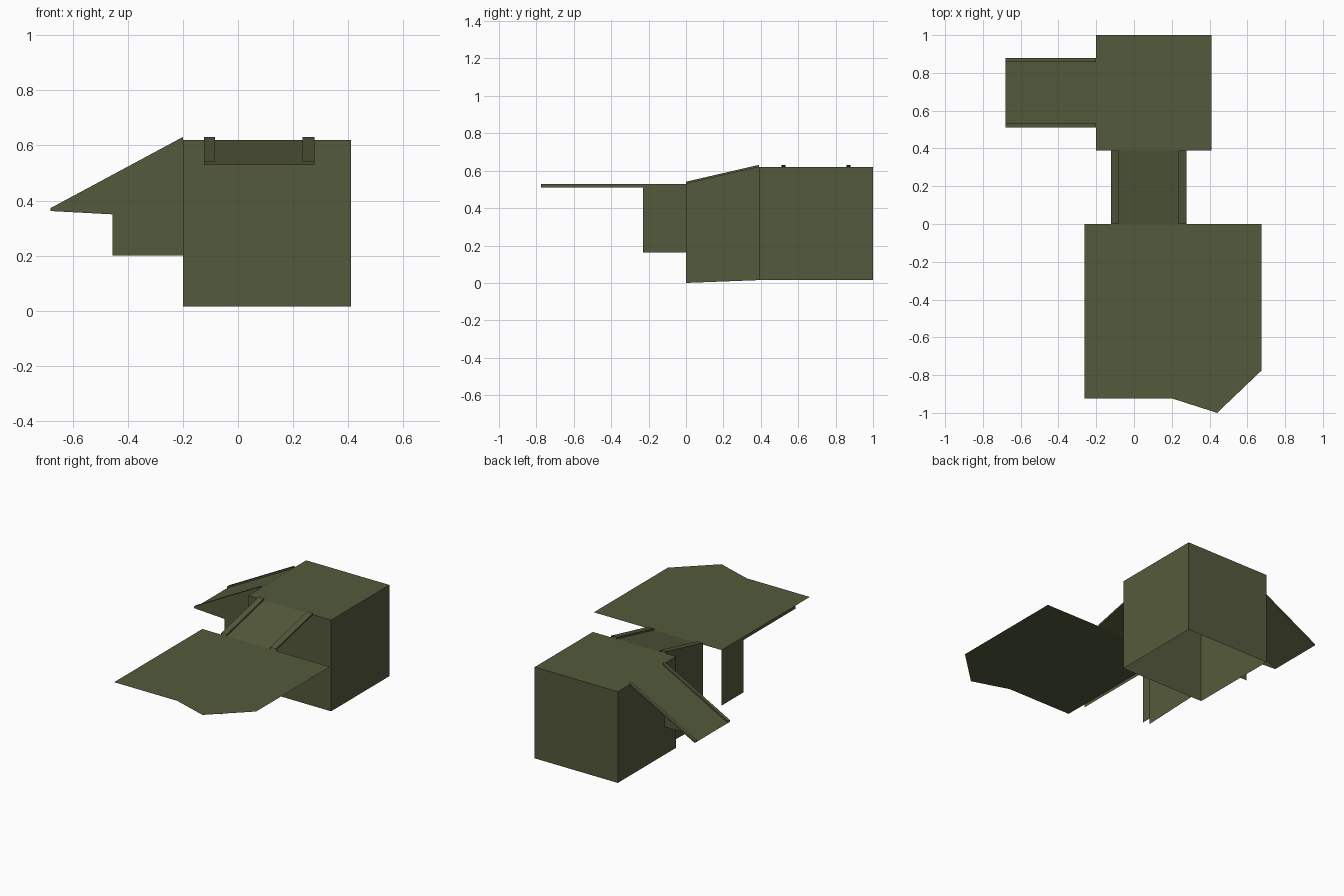
import bpy

if "Cube" in bpy.data.objects:
    bpy.data.objects.remove(bpy.data.objects["Cube"])

mat = bpy.data.materials.new("olive_green")
mat.diffuse_color = (0.088, 0.102, 0.045, 1)
mat.use_nodes = True
mat.node_tree.nodes["Principled BSDF"].inputs["Base Color"].default_value = mat.diffuse_color


def make(name, verts, faces):
    me = bpy.data.meshes.new(name)
    me.from_pydata(verts, [], faces)
    me.materials.append(mat)
    ob = bpy.data.objects.new(name, me)
    bpy.context.collection.objects.link(ob)
    return ob


def sheet(name, pts):
    """Single flat polygon."""
    return make(name, pts, [tuple(range(len(pts)))])


def rail(name, a, b, side, height=0.011):
    """Open channel along a-b: top and two sides, widened by the vector side."""
    v = []
    for p in (a, b):
        q = tuple(p[i] + side[i] for i in range(3))
        v += [p, (p[0], p[1], p[2] + height), (q[0], q[1], q[2] + height), q]
    return make(name, v, [(0, 4, 5, 1), (1, 5, 6, 2), (2, 6, 7, 3)])


# Main block, open underneath
X0, X1, Y0, Y1, Z0, Z1 = -0.2, 0.41, 0.39, 1.0, 0.015, 0.62
make("main_block",
     [(x, y, z) for z in (Z0, Z1) for x, y in ((X0, Y0), (X1, Y0), (X1, Y1), (X0, Y1))],
     [(0, 1, 5, 4), (1, 2, 6, 5), (2, 3, 7, 6), (3, 0, 4, 7), (4, 5, 6, 7)])

# Sloped bridge from the block to the platform
BL, BR, PZ = -0.123, 0.277, 0.53
sheet("bridge_deck", [(BL, 0, PZ), (BR, 0, PZ), (BR, Y0, Z1), (BL, Y0, Z1)])
for side, x, w in (("left", BL, 0.04), ("right", BR - 0.042, 0.042)):
    rail("bridge_rail_" + side, (x, 0, PZ), (x, Y0, Z1), (w, 0, 0))
sheet("bridge_support_panel", [(BL, Y0, Z0), (BL, 0, 0), (BL, 0, PZ), (BL, Y0, Z1)])

# Front platform with its left rim and support
PX = -0.262
sheet("platform", [(PX, 0, PZ), (PX, -0.923, PZ), (0.2, -0.923, PZ),
                   (0.44, -1, PZ), (0.676, -0.775, PZ), (0.676, 0, PZ)])
sheet("platform_rim", [(PX, 0, 0.51), (PX, -0.775, 0.51), (PX, -0.775, PZ), (PX, 0, PZ)])
sheet("platform_support", [(PX, 0, 0.163), (PX, -0.23, 0.163), (PX, -0.23, 0.51), (PX, 0, 0.51)])

# Side ramp running down to the left
RX, RZ, RY0, RY1 = -0.68, 0.362, 0.51, 0.88
sheet("ramp_deck", [(RX, RY0, RZ), (X0, RY0, Z1), (X0, RY1, Z1), (RX, RY1, RZ)])
for side, y in (("front", RY0), ("back", RY1 - 0.022)):
    rail("ramp_rail_" + side, (X0, y, Z1), (RX, y, RZ), (0, 0.022, 0))
sheet("ramp_support_panel", [(RX, RY0, RZ), (-0.455, RY0, 0.35), (-0.455, RY0, 0.2),
                             (X0, RY0, 0.2), (X0, RY0, Z1)])
